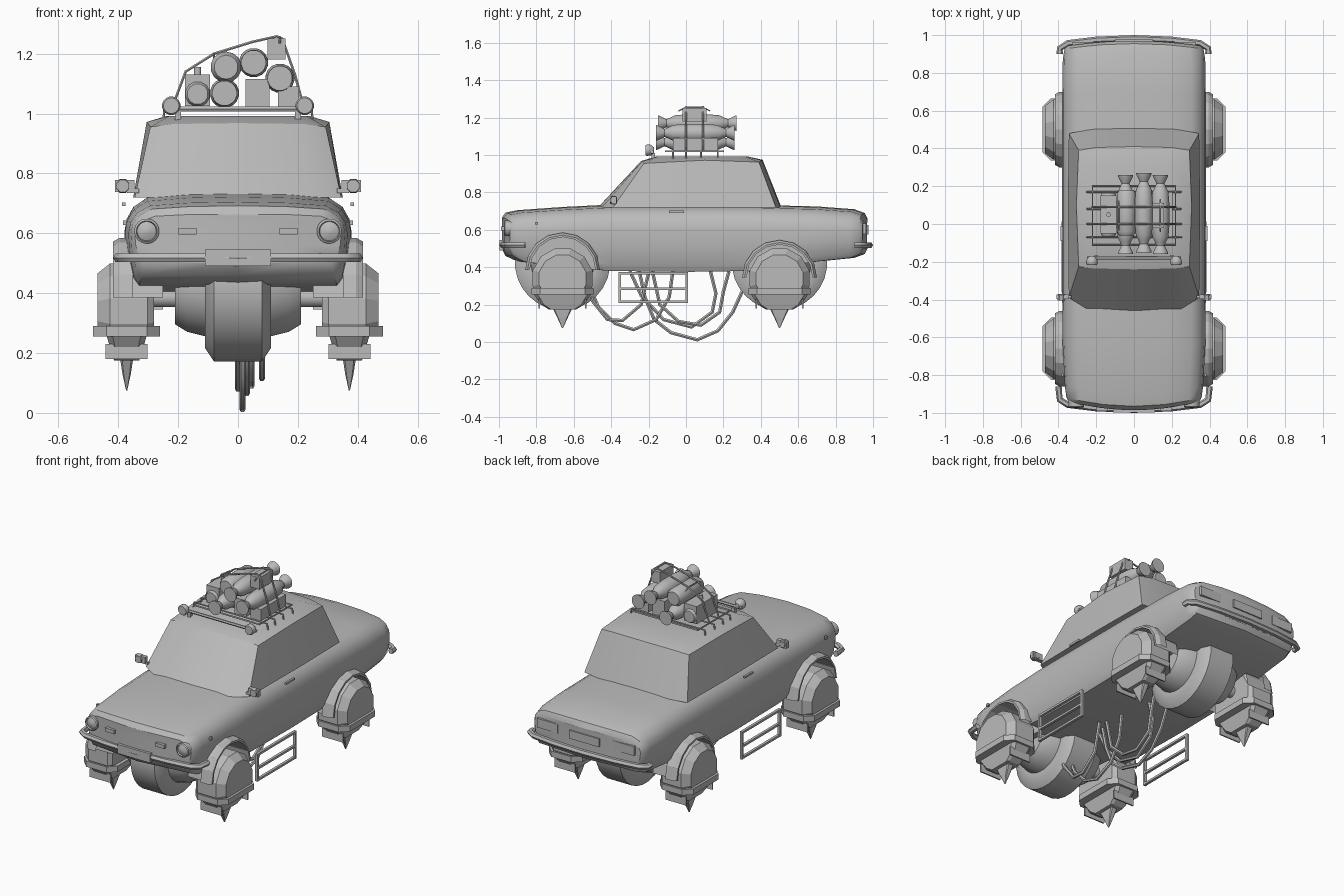
import bpy, bmesh, math
from mathutils import Vector

if "Cube" in bpy.data.objects:
    bpy.data.objects.remove(bpy.data.objects["Cube"])

grey = bpy.data.materials.new("plain_grey")
grey.diffuse_color = (0.5, 0.5, 0.5, 1)
grey.use_nodes = True
grey.node_tree.nodes["Principled BSDF"].inputs["Base Color"].default_value = grey.diffuse_color

def finish(name, bm, smooth=None):
    bmesh.ops.remove_doubles(bm, verts=bm.verts, dist=1e-4)
    bmesh.ops.recalc_face_normals(bm, faces=bm.faces)
    me = bpy.data.meshes.new(name)
    bm.to_mesh(me)
    bm.free()
    ob = bpy.data.objects.new(name, me)
    bpy.context.collection.objects.link(ob)
    me.materials.append(grey)
    if smooth:
        shade(ob, smooth)
    return ob

def shade(ob, angle):
    bpy.ops.object.select_all(action='DESELECT')
    ob.select_set(True)
    bpy.context.view_layer.objects.active = ob
    bpy.ops.object.shade_smooth_by_angle(angle=math.radians(angle))

def loft(bm, rings, caps=True):
    vs = [[bm.verts.new(p) for p in r] for r in rings]
    for a, b in zip(vs, vs[1:]):
        for i in range(len(a)):
            j = (i + 1) % len(a)
            bm.faces.new((a[i], a[j], b[j], b[i]))
    if caps:
        bm.faces.new(vs[0])
        bm.faces.new(vs[-1])

def lathe(name, prof, c, axis='y', segs=12, smooth=None, cut=None):
    """Profile of (distance along axis, radius) turned about an axis."""
    rings = []
    for t, r in prof:
        ring = []
        for k in range(segs):
            a = 2 * math.pi * (k + 0.5) / segs
            u, v = max(r, .001) * math.cos(a), max(r, .001) * math.sin(a)
            d = (t, u, v) if axis == 'x' else (u, t, v) if axis == 'y' else (u, v, t)
            ring.append(Vector(c) + Vector(d))
        rings.append(ring)
    bm = bmesh.new()
    loft(bm, rings)
    if cut is not None:
        g = bm.verts[:] + bm.edges[:] + bm.faces[:]
        res = bmesh.ops.bisect_plane(bm, geom=g, plane_co=(0, 0, cut), plane_no=(0, 0, 1), clear_inner=True)
        bmesh.ops.holes_fill(bm, edges=[e for e in bm.edges if e.is_boundary])
    return finish(name, bm, smooth)

def stack(name, c, levels, ch=0.3):
    """Chamfered rectangles (z, half x, half y) joined upwards."""
    rings = []
    for z, hx, hy in levels:
        k = ch * min(hx, hy)
        pts = [(hx - k, -hy), (hx, -hy + k), (hx, hy - k), (hx - k, hy),
               (-hx + k, hy), (-hx, hy - k), (-hx, -hy + k), (-hx + k, -hy)]
        rings.append([(c[0] + x, c[1] + y, z) for x, y in pts])
    bm = bmesh.new()
    loft(bm, rings)
    return finish(name, bm)

def box(name, c, size):
    bm = bmesh.new()
    bmesh.ops.create_cube(bm, size=1)
    for v in bm.verts:
        v.co = Vector(c) + Vector([v.co[i] * size[i] for i in range(3)])
    return finish(name, bm)

def tube(name, pts, r, cyclic=False):
    cu = bpy.data.curves.new(name, 'CURVE')
    cu.dimensions = '3D'
    cu.bevel_depth, cu.bevel_resolution, cu.use_fill_caps = r, 1, True
    sp = cu.splines.new('POLY')
    sp.points.add(len(pts) - 1)
    for p, q in zip(sp.points, pts):
        p.co = (*q, 1)
    sp.use_cyclic_u = cyclic
    ob = bpy.data.objects.new(name, cu)
    bpy.context.collection.objects.link(ob)
    cu.materials.append(grey)
    bpy.ops.object.select_all(action='DESELECT')
    ob.select_set(True)
    bpy.context.view_layer.objects.active = ob
    bpy.ops.object.convert(target='MESH')
    shade(bpy.context.object, 50)

# lower body: (y, half width, top, bottom)
stations = [(-.985, .345, .665, .50), (-.965, .358, .692, .46), (-.90, .366, .705, .43), (-.66, .378, .722, .40),
            (-.4, .38, .735, .38), (0, .38, .735, .375), (.35, .38, .735, .38), (.5, .38, .73, .40),
            (.7, .38, .725, .43), (.9, .377, .71, .45), (.955, .368, .69, .47), (.97, .355, .66, .50)]
upper = [(0, 1), (.45, .97), (.8, .88), (.92, .65), (.98, .35), (1, 0)]
lower = [(.99, .6), (.95, .15), (.9, 0), (0, 0)]

def half(st):
    y, w, t, b = st
    return [(w * f, y, .6 + (t - .6) * g) for f, g in upper] + [(w * f, y, b + (.6 - b) * g) for f, g in lower]

bm = bmesh.new()
loft(bm, [h + [(-x, y, z) for x, y, z in h[-2:0:-1]] for h in map(half, stations)], caps=False)
for st in (stations[0], stations[-1]):
    rows = [[bm.verts.new((x * f, y, z)) for f in (-1, -.6, -.2, .2, .6, 1)] for x, y, z in half(st)]
    for a, b in zip(rows, rows[1:]):
        for i in range(5):
            bm.faces.new((a[i], a[i + 1], b[i + 1], b[i]))
bmesh.ops.remove_doubles(bm, verts=bm.verts, dist=1e-4)
bmesh.ops.dissolve_degenerate(bm, dist=1e-4, edges=bm.edges)
bmesh.ops.holes_fill(bm, edges=[e for e in bm.edges if e.is_boundary])
for v in bm.verts:   # bow the nose and tail
    x, y = v.co.x, v.co.y
    k = .05 * (-.4 - y) / .57 if y < -.4 else -.03 * (y - .5) / .47 if y > .5 else 0
    v.co.y += k * (x / .37) ** 2
body = finish("car_body", bm)

WHEELS = [(-.66, .385), (.5, .345)]
for y, az in WHEELS:
    for s in (-1, 1):
        cutter = lathe("arch_cutter", [(-.15, .183), (.15, .183)], (s * .4, y, az), 'x', 14)
        cutter.hide_render = True
        m = body.modifiers.new("arch", 'BOOLEAN')
        m.operation, m.object, m.solver = 'DIFFERENCE', cutter, 'EXACT'
        bpy.context.view_layer.objects.active = body
        bpy.ops.object.modifier_apply(modifier=m.name)
        bpy.data.objects.remove(cutter)
shade(body, 35)

# cabin: base, roof edge and crown outlines
def outline(pts):
    return pts + [(-x, y, z) for x, y, z in reversed(pts) if x > 0]
base = [(0, -.47, .72), (.25, -.45, .72), (.345, -.39, .72), (.35, .1, .72), (.345, .48, .72), (.2, .505, .72), (0, .51, .72)]
edge = [(0, -.24, .968), (.22, -.235, .965), (.293, -.225, .955), (.305, .1, .972), (.293, .39, .962), (.2, .405, .972), (0, .41, .974)]
crown = [(x * .78, .09 + (y - .09) * .75, .992) for x, y, z in edge]
bm = bmesh.new()
loft(bm, [outline(r) for r in (base, edge, crown)])
finish("cabin", bm, 22)

for y, az in WHEELS:
    # belly wheel and axle
    lathe("belly_wheel", [(-.21, .11), (-.21, .13), (-.17, .155), (-.11, .17), (-.11, .21), (-.08, .255),
                          (.08, .255), (.11, .21), (.11, .17), (.17, .155), (.21, .13), (.21, .11)],
          (0, y, .425), 'x', 28, 35)
    lathe("axle", [(-.3, .033), (.3, .033)], (0, y, .385), 'x', 12, 35)
    for s in (-1, 1):
        cx = s * .372
        # arch flare
        bm = bmesh.new()
        rows = []
        for x, r in ((.35, .2), (.395, .2), (.418, .187), (.418, .176), (.25, .176)):
            rows.append([bm.verts.new((s * x, y + r * math.cos(a), az + r * math.sin(a)))
                         for a in [math.pi * k / 8 for k in range(9)]])
        for a, b in zip(rows, rows[1:]):
            for i in range(8):
                bm.faces.new((a[i], a[i + 1], b[i + 1], b[i]))
        finish("arch_flare", bm)
        # hover pod with collar, nozzle, spike and fins
        lathe("hover_pod", [(s * t, r) for t, r in ((-.092, .145), (-.07, .165), (.055, .165), (.098, .13))],
              (cx, y, .34), 'x', 12, cut=.27)
        stack("pod_collar", (cx, y), [(.255, .112, .165), (.29, .112, .165)], .4)
        stack("pod_nozzle", (cx, y), [(.175, .042, .075), (.2, .05, .115), (.258, .067, .155)])
        stack("pod_spike", (cx, y), [(.075, .002, .003), (.13, .014, .028), (.176, .021, .05), (.2, .025, .06)])
        for d in (-.125, .125):
            box("pod_fin", (cx, y + d, .205), (.14, .008, .05))

# bumpers and plate
for name, e, ends in (("front_bumper", -1, (.4, .86)), ("rear_bumper", 1, (.393, .9))):
    h = [ends, (.393, .93), (.35, .957), (.2, .975), (0, .983)]
    pts = [(x, e * y, .518) for x, y in h]
    tube(name, pts + [(-x, y, z) for x, y, z in reversed(pts[:-1])], .017)
box("front_plate", (0, -.988, .518), (.22, .02, .055))
box("rear_plate", (0, .97, .6), (.2, .012, .05))

for s in (-1, 1):
    lathe("headlight", [(.03, .042), (-.015, .042), (-.02, .035), (-.012, .032), (-.022, .01)], (s * .305, -.952, .607), 'y', 20, 30)
    box("turn_signal", (s * .168, -.975, .607), (.06, .03, .022))
    box("side_marker", (s * .378, -.8, .635), (.012, .016, .016))
    box("tail_light", (s * .255, .952, .605), (.14, .022, .055))
    # mirror and handle
    lathe("mirror", [(-.02, .022), (.008, .026), (.015, .018)], (s * .385, -.385, .758), 'y', 8)
    box("mirror_head", (s * .378, -.385, .758), (.066, .025, .04))
    box("mirror_arm", (s * .35, -.385, .742), (.04, .015, .014))
    box("door_handle", (s * .382, -.05, .697), (.012, .08, .012))
    # side ladder
    for z in (.215, .285, .368):
        box("ladder_rung", (s * .377, -.175, z), (.016, .37, .013))
    for y in (-.355, .005):
        box("ladder_post", (s * .377, y, .29), (.016, .014, .165))

# hanging cables: (x, path of y z)
cables = [(.08, [(-.55, .36), (-.5, .22), (-.42, .12), (-.34, .115), (-.24, .2), (-.2, .37)]),
          (.03, [(-.53, .33), (-.47, .19), (-.38, .1), (-.28, .066), (-.16, .12), (-.09, .24), (-.07, .38)]),
          (.015, [(-.25, .38), (-.22, .24), (-.17, .12), (-.08, .05), (.06, .012), (.17, .06), (.25, .16), (.3, .27), (.35, .35)]),
          (.045, [(-.18, .38), (-.14, .2), (-.04, .11), (.08, .09), (.18, .16), (.2, .27), (.23, .38)]),
          (0, [(-.3, .38), (-.24, .25), (-.12, .12), (.03, .08), (.14, .16), (.16, .26), (.13, .38)])]
for x, path in cables:
    tube("hanging_cable", [(x, y, z) for y, z in path], .0105)

# roof rack and lamp bar
tube("rack_frame", [(-.22, -.11, 1.02), (.22, -.11, 1.02), (.22, .2, 1.02), (-.22, .2, 1.02)], .005, True)
for y in (-.07, 0, .08, .17):
    tube("rack_bar", [(-.25, y, .975), (-.245, y, 1.015), (.245, y, 1.015), (.25, y, .975)], .005)
tube("lamp_bar", [(-.25, -.18, 1.015), (.25, -.18, 1.015)], .009)
for s in (-1, 1):
    lathe("roof_lamp", [(-.022, .026), (-.015, .031), (.005, .03), (.025, .014)], (s * .223, -.195, 1.026), 'y', 16, 40)
    box("lamp_foot", (s * .2, -.175, .99), (.02, .02, .04))

# roof cargo: can, tanks, crates
lathe("can_cap", [(1.12, .012), (1.155, .012)], (-.135, .05, 0), 'z', 10, 40)
lathe("fuel_can", [(-.115, .035), (-.105, .042), (.105, .042), (.115, .035)], (-.135, .05, 1.065), 'y', 12, 40)
box("can_body", (-.135, .05, 1.078), (.084, .2, .106))
for x, y, z in ((-.045, .05, 1.068), (.052, .06, 1.17), (.14, .05, 1.118)):
    prof = [(-.21, .042), (-.2, .04), (-.165, .022), (-.145, .03), (-.12, .043), (-.05, .049)]
    lathe("gas_tank", prof + [(-t, r) for t, r in reversed(prof)], (x, y, z), 'y', 16, 40)
lathe("bed_roll", [(-.12, .04), (-.1, .052), (.1, .052), (.12, .04)], (-.04, .06, 1.155), 'y', 14, 40)
box("crate_low", (.065, .05, 1.068), (.08, .24, .096))
box("crate_side", (.168, .05, 1.055), (.07, .24, .07))
box("crate_top", (.128, .045, 1.215), (.06, .13, .07))

# straps over the cargo
for y in (0, .09):
    tube("cargo_strap", [(-.22, y, 1.02), (-.175, y, 1.14), (-.08, y, 1.2), (.05, y, 1.24), (.13, y, 1.258),
                         (.148, y, 1.25), (.19, y, 1.13), (.22, y, 1.02)], .005)
for x, z in ((-.08, 1.2), (.14, 1.255)):
    tube("long_strap", [(x, -.04, z - .02), (x, 0, z), (x, .09, z), (x, .13, z - .02)], .004)
